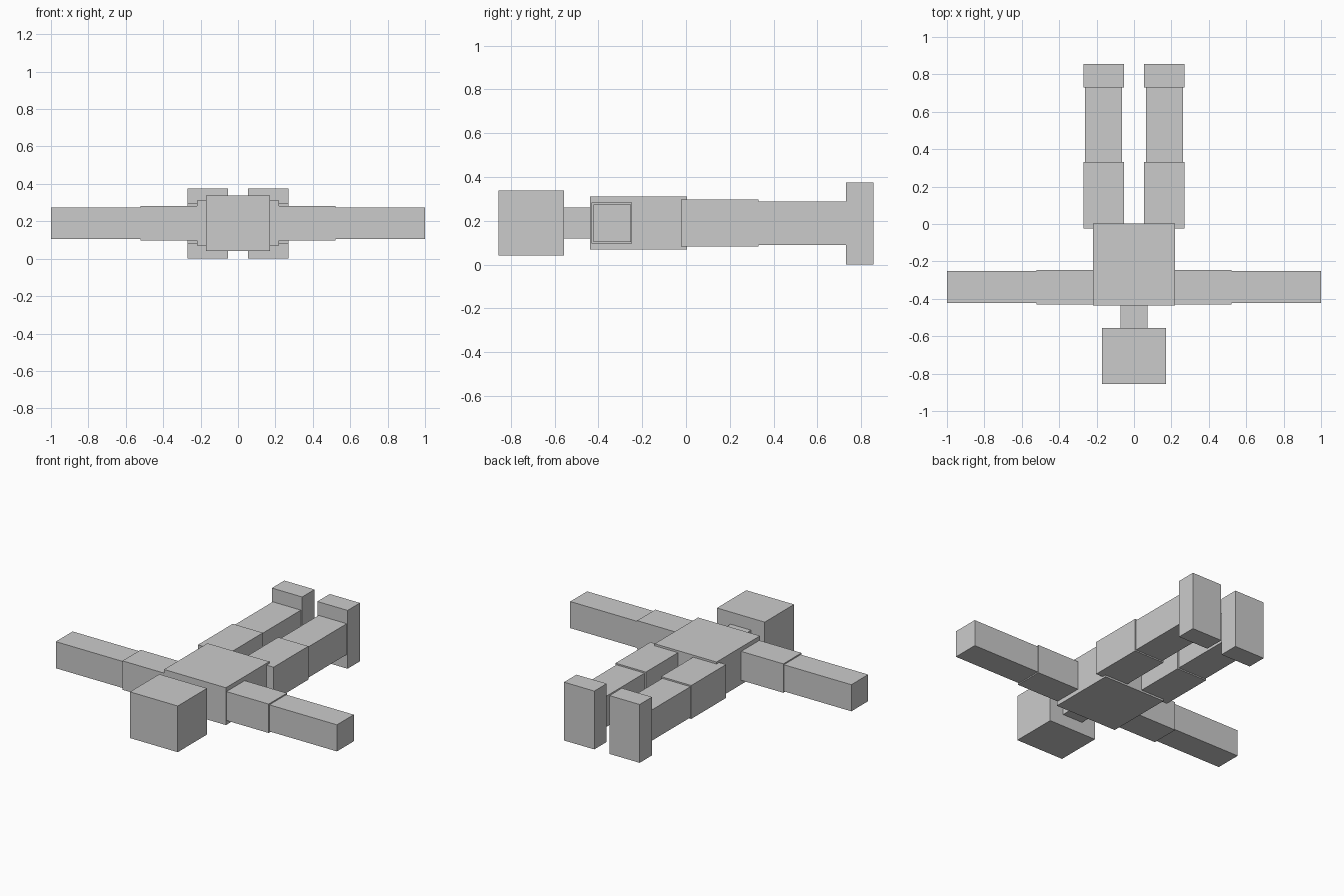
import bpy

if "Cube" in bpy.data.objects:
    bpy.data.objects.remove(bpy.data.objects["Cube"])


def box(name, x, y, z):
    """Add a box spanning the given (min, max) ranges."""
    spans = (x, y, z)
    bpy.ops.mesh.primitive_cube_add(size=1, location=[(a + b) / 2 for a, b in spans])
    ob = bpy.context.object
    ob.name = name
    ob.scale = [b - a for a, b in spans]
    bpy.ops.object.transform_apply(location=False, rotation=False, scale=True)
    return ob


# Central parts of the lying figure
box("torso", (-0.22, 0.22), (-0.437, 0.004), (0.07, 0.31))
box("neck", (-0.072, 0.072), (-0.557, -0.437), (0.119, 0.261))
box("head", (-0.17, 0.17), (-0.855, -0.557), (0.042, 0.339))

# Limb parts, given for the right side and mirrored to the left
limbs = {
    "upper_arm": ((0.22, 0.52), (-0.431, -0.246), (0.097, 0.283)),
    "forearm": ((0.52, 1.0), (-0.423, -0.252), (0.104, 0.275)),
    "thigh": ((0.054, 0.269), (-0.023, 0.331), (0.082, 0.297)),
    "shin": ((0.063, 0.263), (0.331, 0.729), (0.09, 0.288)),
    "foot": ((0.054, 0.269), (0.729, 0.855), (0.0, 0.375)),
}
for name, (x, y, z) in limbs.items():
    box(name + "_right", x, y, z)
    box(name + "_left", (-x[1], -x[0]), y, z)
